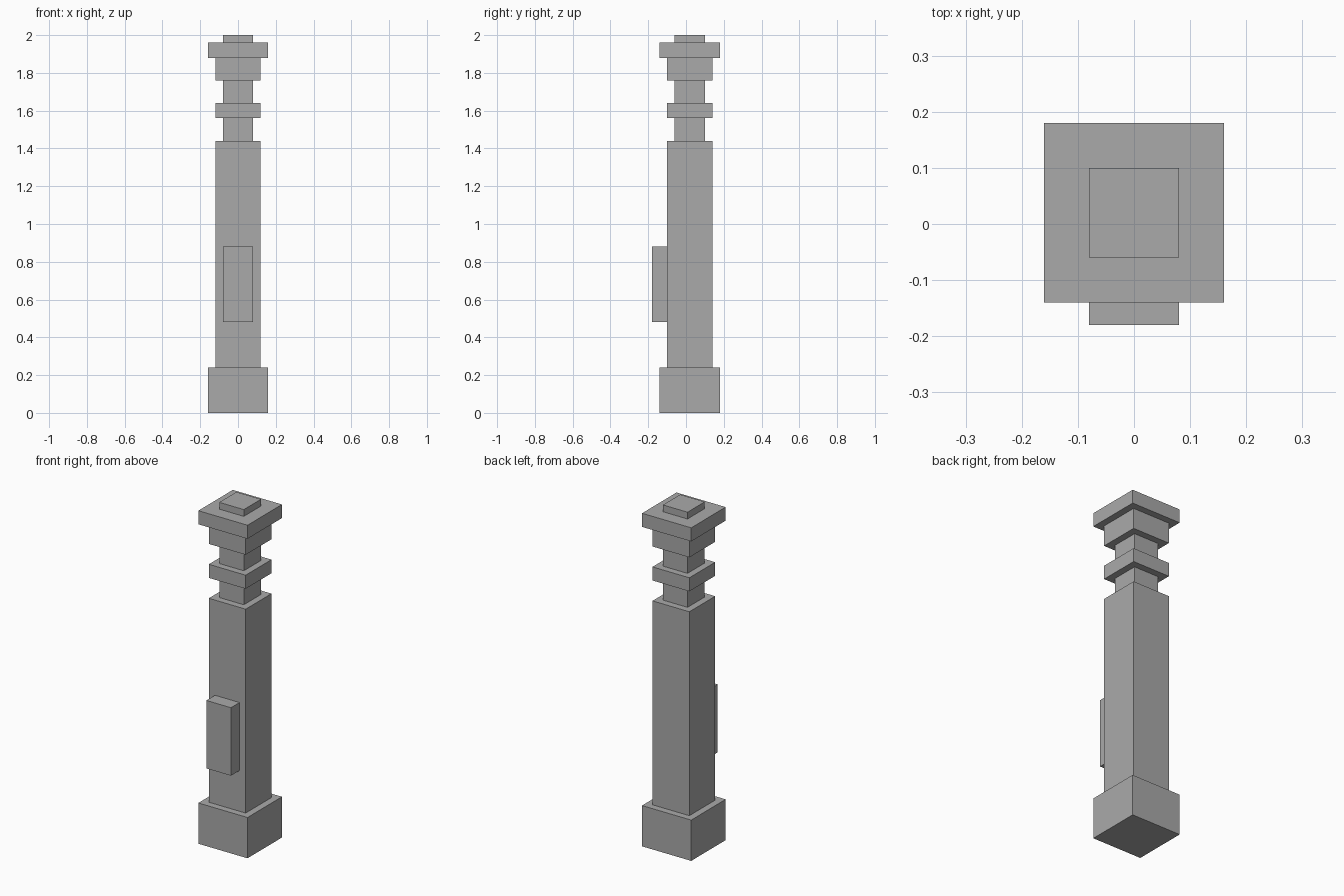
import bpy

cube = bpy.data.objects.get("Cube")
if cube:
    bpy.data.objects.remove(cube, do_unlink=True)

# Single stone grey
stone = bpy.data.materials.new("stone_grey")
stone.use_nodes = True
grey = (0.4, 0.4, 0.4, 1)
stone.diffuse_color = grey
stone.node_tree.nodes["Principled BSDF"].inputs["Base Color"].default_value = grey


def block(name, width, depth, y, bottom, top):
    """Box standing between two heights, centred on x = 0."""
    bpy.ops.mesh.primitive_cube_add(size=1, location=(0, y, (bottom + top) / 2))
    obj = bpy.context.object
    obj.name = name
    obj.scale = (width, depth, top - bottom)
    bpy.ops.object.transform_apply(location=False, rotation=False, scale=True)
    obj.data.materials.append(stone)
    return obj


# Square tiers stacked from the ground: name, width, height
tiers = [
    ("base", 0.32, 0.24),
    ("shaft", 0.24, 1.20),
    ("lower_neck", 0.16, 0.12),
    ("collar", 0.24, 0.08),
    ("upper_neck", 0.16, 0.12),
    ("capital", 0.24, 0.12),
    ("cap_slab", 0.32, 0.08),
    ("top_stud", 0.16, 0.04),
]
AXIS_Y = 0.02
z = 0
for name, width, height in tiers:
    block(name, width, width, AXIS_Y, z, z + height)
    z += height

# Raised panel on the front of the shaft
block("front_panel", 0.16, 0.08, -0.14, 0.48, 0.88)
